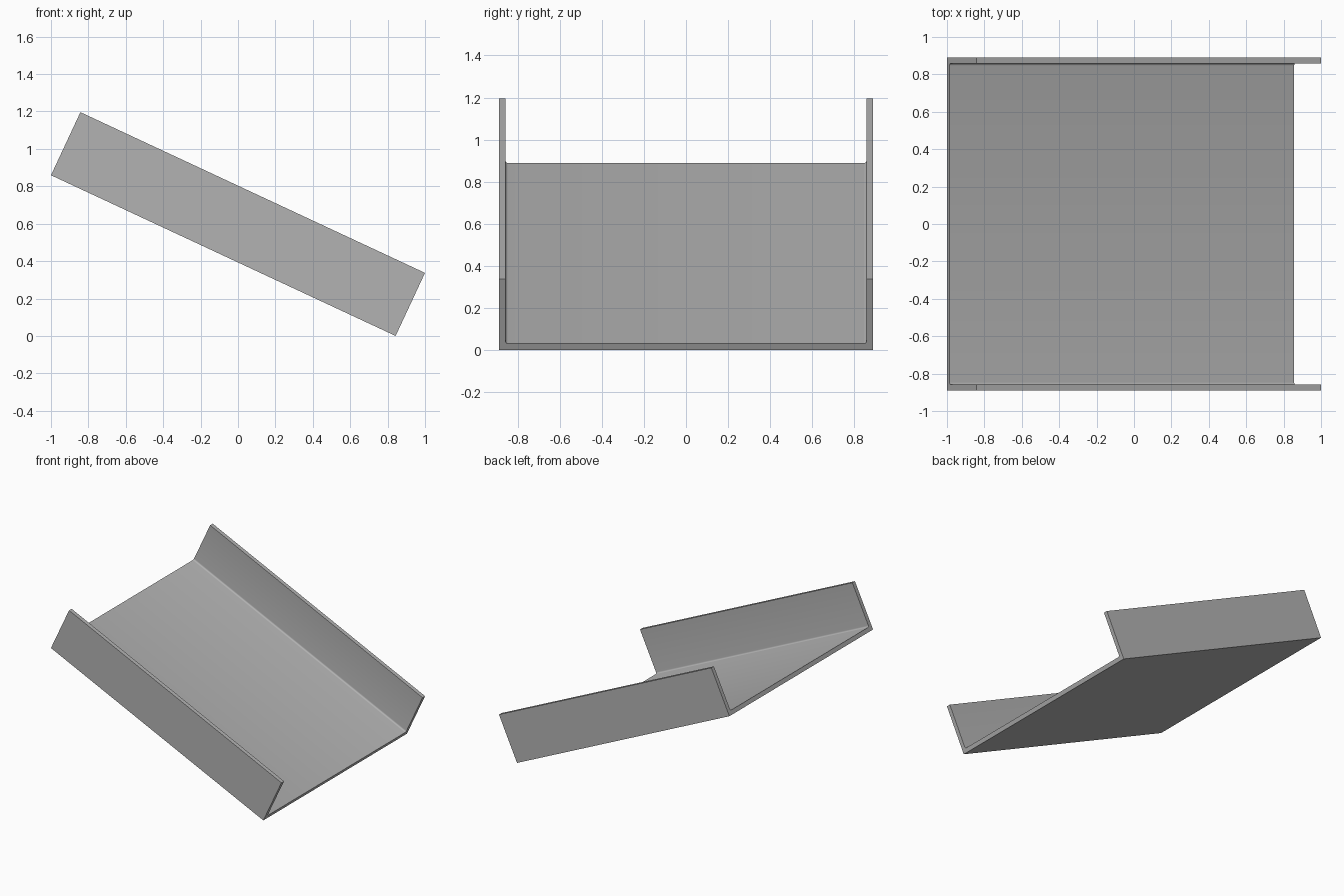
import bpy
import bmesh
from math import radians, sin, cos, pi
from mathutils import Matrix

cube = bpy.data.objects.get("Cube")
if cube:
    bpy.data.objects.remove(cube)

# Channel dimensions
LENGTH, HEIGHT, HALF_WIDTH, WALL = 2.033, 0.372, 0.89, 0.032
FILLET, TILT, CENTRE_Z = 0.012, radians(25), 0.6

# Grey material
grey = bpy.data.materials.new("plain grey")
grey.use_nodes = True
colour = (0.45, 0.45, 0.45, 1)
grey.diffuse_color = colour
grey.node_tree.nodes["Principled BSDF"].inputs["Base Color"].default_value = colour

# Half of the U section, from the inner fillet up and round to the outer corner
inner, top, bottom = HALF_WIDTH - WALL, HEIGHT / 2, -HEIGHT / 2
floor = bottom + WALL
half = [(inner - FILLET + FILLET * sin(a), floor + FILLET - FILLET * cos(a))
        for a in (i * pi / 8 for i in range(5))]
half += [(inner, top), (HALF_WIDTH, top), (HALF_WIDTH, bottom)]
section = half + [(-y, z) for y, z in reversed(half)]

# Extrude the section along x and tilt it
bm = bmesh.new()
face = bm.faces.new([bm.verts.new((-LENGTH / 2, y, z)) for y, z in section])
ends = bmesh.ops.extrude_face_region(bm, geom=[face], use_keep_orig=True)
bmesh.ops.translate(bm, vec=(LENGTH, 0, 0),
                    verts=[v for v in ends["geom"] if isinstance(v, bmesh.types.BMVert)])
bmesh.ops.recalc_face_normals(bm, faces=bm.faces)
bm.transform(Matrix.Translation((0, 0, CENTRE_Z)) @ Matrix.Rotation(TILT, 4, "Y"))
bottom_z = min(v.co.z for v in bm.verts)
bmesh.ops.translate(bm, vec=(0, 0, -bottom_z), verts=bm.verts)

mesh = bpy.data.meshes.new("tilted_channel")
bm.to_mesh(mesh)
bm.free()
mesh.materials.append(grey)
channel = bpy.data.objects.new("tilted_channel", mesh)
bpy.context.collection.objects.link(channel)

# Smooth the fillets, keep the corners sharp
bpy.ops.object.select_all(action="DESELECT")
channel.select_set(True)
bpy.context.view_layer.objects.active = channel
bpy.ops.object.shade_smooth_by_angle(angle=radians(30))
